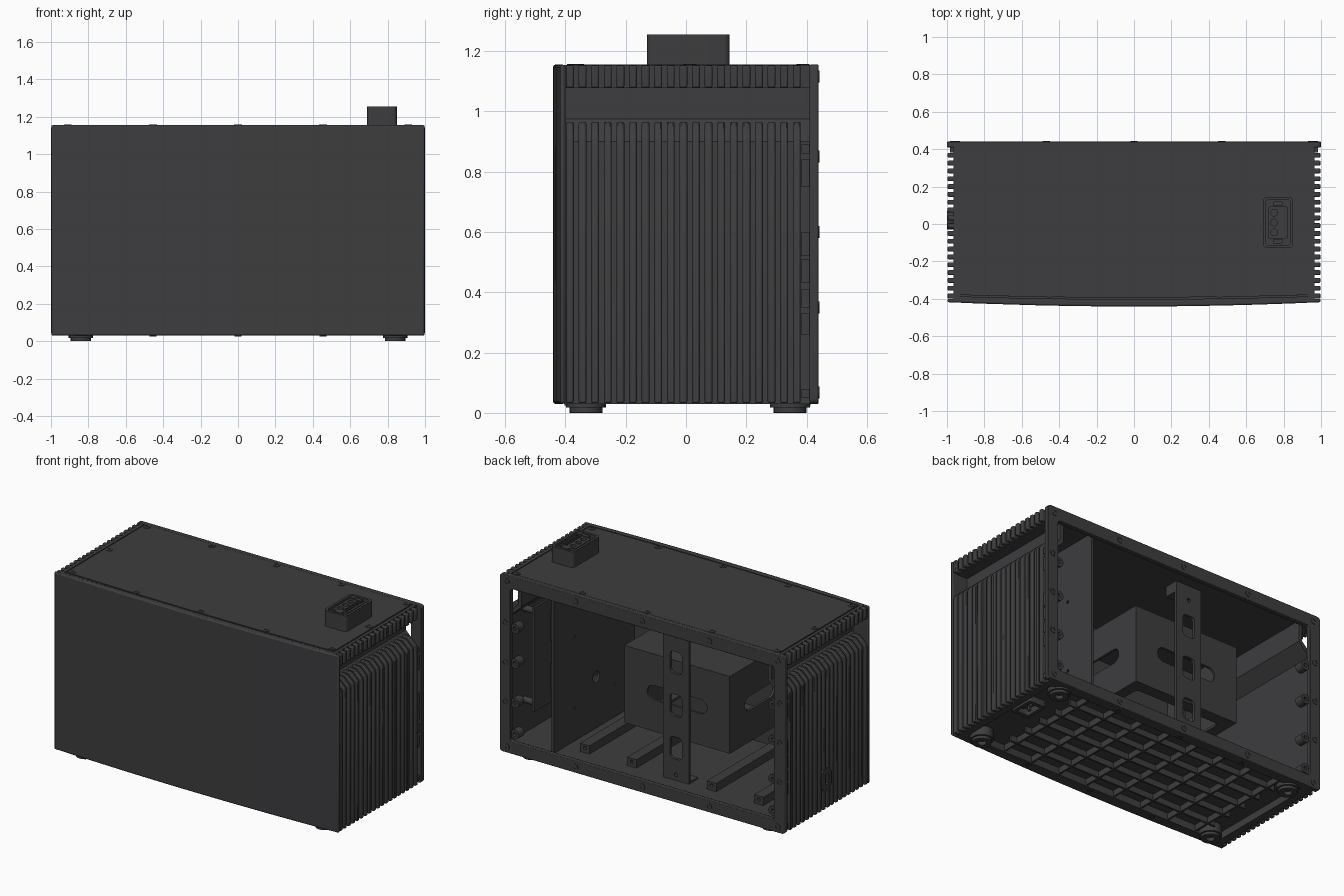
import bpy, bmesh, math

if "Cube" in bpy.data.objects:
    bpy.data.objects.remove(bpy.data.objects["Cube"])

dark = bpy.data.materials.new("dark_grey")
dark.diffuse_color = (0.047, 0.047, 0.05, 1)
dark.use_nodes = True
dark.node_tree.nodes["Principled BSDF"].inputs["Base Color"].default_value = dark.diffuse_color
MAP = {'x': lambda u, v, w: (w, u, v),
       'y': lambda u, v, w: (u, w, v),
       'z': lambda u, v, w: (u, v, w)}


def plate(name, outlines, axis, a, b, bevel=0, array=None, mirror=False):
    """Extrude filled 2D outlines (inner ones become holes) along axis from a to b."""
    cu = bpy.data.curves.new(name, 'CURVE')
    cu.dimensions, cu.fill_mode, cu.extrude = '2D', 'BOTH', (b - a) / 2
    for pts in outlines:
        s = cu.splines.new('POLY')
        s.points.add(len(pts) - 1)
        for p, (u, v) in zip(s.points, pts):
            p.co = (u, v, 0, 1)
        s.use_cyclic_u = True
    tmp = bpy.data.objects.new(name + "_tmp", cu)
    bpy.context.collection.objects.link(tmp)
    dg = bpy.context.evaluated_depsgraph_get()
    me = bpy.data.meshes.new_from_object(tmp.evaluated_get(dg))
    bpy.data.objects.remove(tmp)
    bm = bmesh.new()
    bm.from_mesh(me)
    for v in bm.verts:
        v.co = MAP[axis](v.co.x, v.co.y, v.co.z + (a + b) / 2)
    bmesh.ops.remove_doubles(bm, verts=bm.verts, dist=1e-5)
    bmesh.ops.dissolve_limit(bm, angle_limit=0.01, verts=bm.verts, edges=bm.edges)
    bmesh.ops.recalc_face_normals(bm, faces=bm.faces)
    for f in bm.faces:
        f.smooth = True
    bm.to_mesh(me)
    bm.free()
    me.set_sharp_from_angle(angle=math.radians(30))
    me.materials.clear()
    me.materials.append(dark)
    ob = bpy.data.objects.new(name, me)
    bpy.context.collection.objects.link(ob)
    if bevel:
        m = ob.modifiers.new("bevel", 'BEVEL')
        m.width, m.segments, m.limit_method, m.angle_limit = bevel, 2, 'ANGLE', math.radians(50)
    if array:
        m = ob.modifiers.new("array", 'ARRAY')
        m.count, m.use_relative_offset, m.use_constant_offset = array[0], False, True
        m.constant_offset_displace = array[1]
    if mirror:
        ob.modifiers.new("mirror", 'MIRROR')
    return ob


def rr(cx, cy, w, h, r=0.0, n=5):
    """Rounded rectangle outline."""
    if r == 0:
        return [(cx + sx * w / 2, cy + sy * h / 2) for sx, sy in ((1, 1), (-1, 1), (-1, -1), (1, -1))]
    pts = []
    for k, (sx, sy) in enumerate(((1, 1), (-1, 1), (-1, -1), (1, -1))):
        for i in range(n + 1):
            t = math.pi / 2 * (k + i / n)
            pts.append((cx + sx * (w / 2 - r) + r * math.cos(t), cy + sy * (h / 2 - r) + r * math.sin(t)))
    return pts


def circ(cx, cy, r, n=20):
    return [(cx + r * math.cos(2 * math.pi * i / n), cy + r * math.sin(2 * math.pi * i / n)) for i in range(n)]


def rings(points, r, hole):
    return [c for x, y in points for c in (circ(x, y, r), circ(x, y, hole, 12))]


def arc(hw, y_end, bow, n=24):
    """Bowed front edge, left to right."""
    xs = [-hw + 2 * hw * i / n for i in range(n + 1)]
    return [(x, y_end - bow * (1 - (x / hw) ** 2)) for x in xs]


# Front panel with a gentle bow, and the open back frame
plate("front_panel", [arc(0.998, -0.418, 0.023) + [(0.998, -0.4), (-0.998, -0.4)]], 'z', 0.03, 1.155, bevel=0.008)
plate("back_frame", [rr(0, 0.5925, 2, 1.125, 0.02), rr(0, 0.59, 1.85, 0.97, 0.02)], 'y', 0.41, 0.44, bevel=0.003)
back_pts = [(x, z) for x in (-0.95, -0.47, 0, 0.47, 0.95) for z in (0.067, 1.115)]
back_pts += [(x, z) for x in (-0.963, 0.963) for z in (0.35, 0.6, 0.85)]
plate("back_screw_seats", rings(back_pts, 0.02, 0.011), 'y', 0.438, 0.443)
bosses = [(x, z) for x in (-0.905, 0.905) for z in (0.15, 0.35, 0.6, 0.82)]
plate("back_screw_bosses", rings(bosses, 0.03, 0.012), 'y', 0.37, 0.425)

# Side walls with a grip recess near the top, cooling fins below and above it
outer = [(0.965, 0.03), (0.965, 0.9), (0.89, 0.975), (0.89, 1.078), (0.965, 1.078), (0.965, 1.15)]
inner = [(0.93, 1.15), (0.93, 1.1), (0.865, 1.1), (0.865, 0.965), (0.94, 0.89), (0.94, 0.03)]
plate("side_wall", [outer + inner], 'y', -0.402, 0.412, mirror=True)
fin = [(0.95, 0.032), (0.997, 0.032), (0.997, 0.905), (0.99, 0.922), (0.945, 0.965), (0.89, 0.965), (0.95, 0.895)]
step = (19, (0, 0.0418, 0))
plate("side_fins", [fin], 'y', -0.398, -0.372, bevel=0.006, array=step, mirror=True)
plate("upper_fins", [rr(0.973, 1.1155, 0.046, 0.075)], 'y', -0.398, -0.372, bevel=0.006, array=step, mirror=True)
tabs = [(0.05, 0.08), (0.26, 0.33), (0.35, 0.41), (0.43, 0.51), (0.52, 0.6), (0.75, 0.84), (0.86, 0.89)]
plate("side_edge_tabs", [rr(0.398, (a + b) / 2, 0.03, b - a) for a, b in tabs], 'x', 0.95, 0.985, mirror=True)

# Round cable port on the left side
plate("left_port", [rr(0.02, 0.22, 0.1, 0.14, 0.049), circ(0.02, 0.22, 0.032)], 'x', -1.0, -0.96)
plate("left_port_core", [circ(0.02, 0.22, 0.034)], 'x', -0.985, -0.96)

# Top: base, outer rim, inset lid and screws
plate("top_base", [rr(0, 0.005, 1.93, 0.82)], 'z', 1.105, 1.143)
lid_edge = lambda hw, yf, yb: arc(hw, yf, 0.015) + [(hw, yb), (-hw, yb)]
plate("top_rim", [rr(0, 0.005, 1.93, 0.82), lid_edge(0.945, -0.387, 0.405)], 'z', 1.14, 1.154)
plate("top_lid", [lid_edge(0.938, -0.379, 0.405)], 'z', 1.14, 1.155)
top_pts = [(x, 0.388) for x in (-0.91, -0.455, 0, 0.455, 0.91)]
top_pts += [(x, -0.373 + 0.014 * (abs(x) > 0.8)) for x in (-0.91, -0.455, 0, 0.455, 0.91)]
top_pts += [(-0.91, 0.012), (0.91, 0.012)]
plate("top_screws", rings(top_pts, 0.021, 0.01), 'z', 1.15, 1.158)

# Plug block on top
cx, cy = 0.77, 0.008
plate("plug_body", [rr(cx, cy, 0.158, 0.274, 0.02)], 'z', 1.15, 1.235)
plate("plug_rim", [rr(cx, cy, 0.158, 0.274, 0.02), rr(cx, cy, 0.128, 0.244, 0.015)], 'z', 1.23, 1.255)
plate("plug_insert", [rr(cx, cy, 0.108, 0.17, 0.012)] + [circ(0.749, cy + d, 0.018) for d in (-0.052, 0, 0.052)],
      'z', 1.23, 1.25)
plate("plug_slats", [rr(0.795, cy - 0.066 + 0.022 * i, 0.03, 0.009) for i in range(7)], 'z', 1.245, 1.255)
plate("plug_latches", [rr(cx, cy + s * 0.1, 0.05, 0.024, 0.006) for s in (-1, 1)], 'z', 1.23, 1.252)

# Underside: perimeter frame, recessed floor, rib grid, feet and power inlet
plate("bottom_frame", [rr(0, 0.005, 1.93, 0.82), rr(0, 0.005, 1.84, 0.74, 0.02)], 'z', 0.03, 0.095)
plate("floor", [rr(0, 0.005, 1.9, 0.8)], 'z', 0.075, 0.095)
for i in range(5):
    plate("long_rib", [rr(-0.06, -0.26 + 0.13 * i, 1.5, 0.012)], 'z', 0.037, 0.08)
for i in range(8):
    plate("cross_rib", [rr(-0.76 + 0.2 * i, 0.005, 0.012, 0.74)], 'z', 0.037, 0.08)
feet = [(x, y) for x in (-0.84, 0.84) for y in (-0.332, 0.345)]
plate("foot_collars", rings(feet, 0.066, 0.03), 'z', 0.018, 0.08)
plate("feet", rings(feet, 0.055, 0.025), 'z', 0.0, 0.075, bevel=0.004)
plate("foot_screws", [circ(x, y, 0.02) for x, y in feet], 'z', 0.02, 0.08)
plate("power_inlet", [rr(0.84, 0.08, 0.12, 0.16, 0.012), rr(0.84, 0.08, 0.08, 0.11, 0.01)], 'z', 0.035, 0.08)
plate("power_pins", [rr(0.84 + dx, 0.08 + dy, 0.012, 0.02) for dx, dy in ((-0.02, -0.02), (0.02, -0.02), (0, 0.025))],
      'z', 0.045, 0.08)
under_pts = [(x, y) for x in (-0.455, 0, 0.455) for y in (-0.385, 0.395)]
plate("bottom_screws", rings(under_pts, 0.018, 0.009), 'z', 0.025, 0.035)

# Interior: divider, circuit board, floor rails
plate("divider", [rr(0.005, 0.6, 0.81, 1.02), circ(-0.015, 0.42, 0.035)]
      + [circ(y, z, 0.01, 10) for y in (-0.2, 0.2) for z in (0.3, 0.75)], 'x', 0.64, 0.655)
plate("circuit_board", [rr(0.0, 0.6, 0.64, 0.66)], 'x', 0.84, 0.855)
plate("board_parts", [rr(y, z, 0.16, 0.2) for y in (-0.18, 0.08) for z in (0.42, 0.76)], 'x', 0.815, 0.842)
plate("board_mounts", [circ(y, z, 0.02) for y in (-0.28, 0.28) for z in (0.31, 0.89)], 'x', 0.85, 0.945)
for x in (0.5, 0.17, -0.39, -0.72):
    plate("floor_rail", [rr(x, 0.12, 0.065, 0.055) + [], circ(x, 0.125, 0.011, 12)], 'y', -0.39, 0.3)

# Interior: slotted core box held by a tall strap
bx, bz = -0.14, 0.6
for y in (-0.31, 0.275):
    plate("core_face", [rr(bx, bz, 0.74, 0.49), rr(bx, bz, 0.42, 0.09, 0.044)], 'y', y, y + 0.015)
for x in (-0.51, 0.215):
    plate("core_end", [rr(-0.01, bz, 0.58, 0.49), rr(-0.01, bz, 0.3, 0.09, 0.044)], 'x', x, x + 0.015)
plate("core_top", [rr(bx, -0.01, 0.73, 0.59)], 'z', 0.83, 0.845)
plate("core_bottom", [rr(bx, -0.01, 0.73, 0.59), rr(bx, -0.01, 0.6, 0.45, 0.03)], 'z', 0.355, 0.37)
plate("core_strap", [rr(-0.145, 0.57, 0.18, 0.97)] + [rr(-0.145, z, 0.085, 0.14, 0.025) for z in (0.3, 0.57, 0.84)]
      + [circ(-0.145, 0.13, 0.012, 12), circ(-0.145, 1.01, 0.012, 12)], 'y', 0.29, 0.308)
plate("strap_foot", [rr(-0.145, 0.26, 0.18, 0.09)], 'z', 0.09, 0.105)
plate("strap_hanger", [rr(-0.145, 0.26, 0.18, 0.09)], 'z', 1.04, 1.11)
